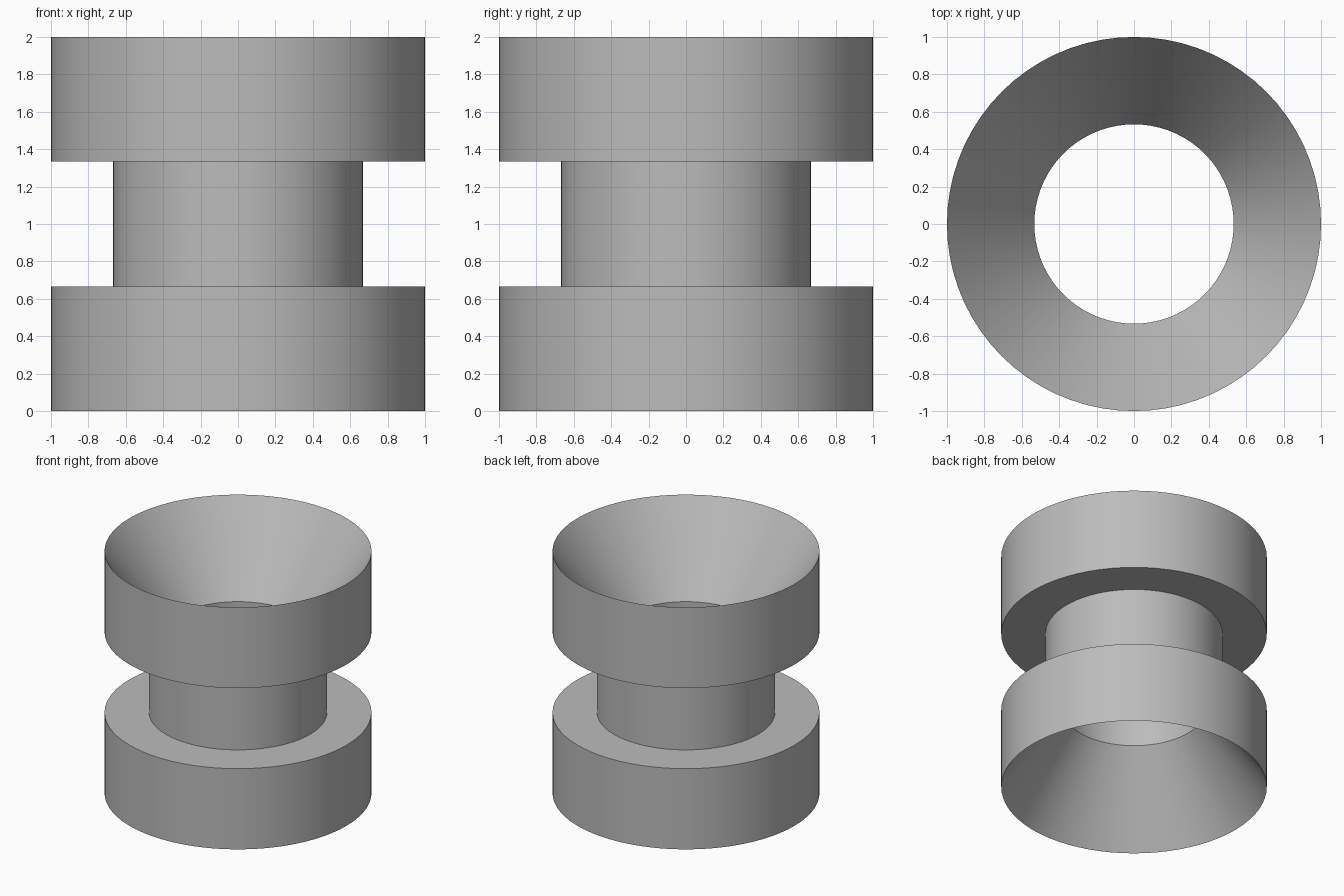
import bpy, bmesh, math

cube = bpy.data.objects.get("Cube")
if cube:
    bpy.data.objects.remove(cube, do_unlink=True)

SEGMENTS = 72
OUTER, NECK, BORE = 1.0, 0.667, 0.533
LOW, HIGH, TOP = 0.667, 1.333, 2.0

# Single grey finish
grey = bpy.data.materials.new("plain_grey")
grey.use_nodes = True
colour = (0.5, 0.5, 0.5, 1)
grey.diffuse_color = colour
grey.node_tree.nodes["Principled BSDF"].inputs["Base Color"].default_value = colour


def lathe(name, profile):
    """Revolve a closed (radius, height) loop about the z axis."""
    bm = bmesh.new()
    rings = []
    for radius, z in profile:
        ring = []
        for i in range(SEGMENTS):
            a = math.tau * i / SEGMENTS
            ring.append(bm.verts.new((radius * math.cos(a), radius * math.sin(a), z)))
        rings.append(ring)
    for k, ring in enumerate(rings):
        following = rings[(k + 1) % len(rings)]
        for i in range(SEGMENTS):
            j = (i + 1) % SEGMENTS
            bm.faces.new((ring[i], ring[j], following[j], following[i]))
    bmesh.ops.recalc_face_normals(bm, faces=bm.faces)
    mesh = bpy.data.meshes.new(name)
    bm.to_mesh(mesh)
    bm.free()
    mesh.materials.append(grey)
    obj = bpy.data.objects.new(name, mesh)
    bpy.context.collection.objects.link(obj)
    bpy.ops.object.select_all(action="DESELECT")
    obj.select_set(True)
    bpy.context.view_layer.objects.active = obj
    bpy.ops.object.shade_smooth_by_angle(angle=math.radians(30))
    return obj


# Flanged spool: knife-edge rims, conical mouths and a straight through bore
lathe("flanged_spool", [
    (OUTER, 0), (OUTER, LOW), (NECK, LOW), (NECK, HIGH), (OUTER, HIGH),
    (OUTER, TOP), (BORE, HIGH), (BORE, LOW),
])
